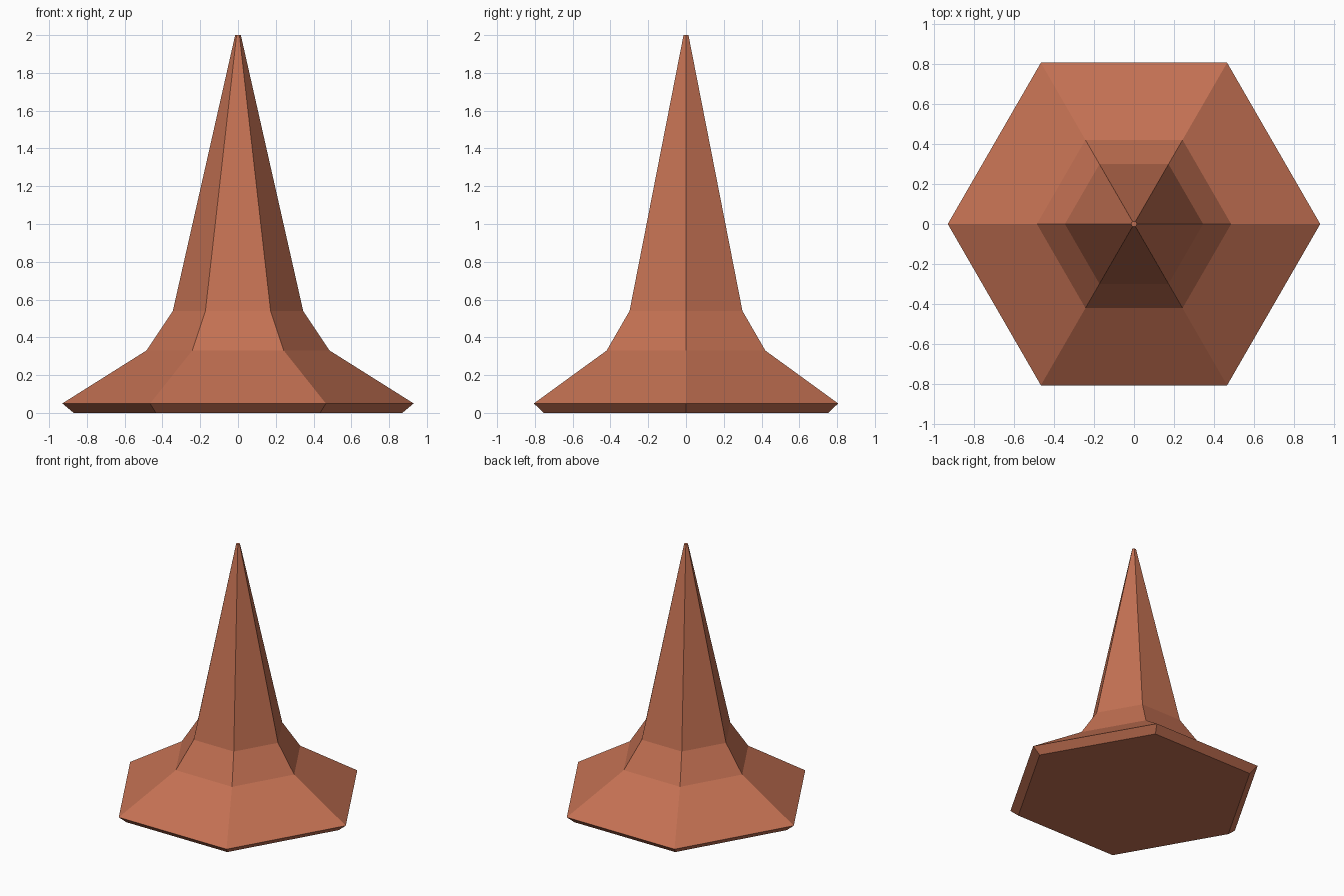
import bpy
import bmesh
from math import cos, sin, tau

cube = bpy.data.objects.get("Cube")
if cube:
    bpy.data.objects.remove(cube, do_unlink=True)

SIDES = 6
# Corner radius and height, from the foot to the tip
PROFILE = [(0.87, 0), (0.93, 0.05), (0.485, 0.33), (0.345, 0.54), (0.015, 2)]

# Terracotta colour
clay = bpy.data.materials.new("terracotta")
clay.use_nodes = True
colour = (0.55, 0.165, 0.086, 1)
clay.diffuse_color = colour
clay.node_tree.nodes["Principled BSDF"].inputs["Base Color"].default_value = colour


def ring(bm, radius, height):
    return [bm.verts.new((radius * cos(tau * i / SIDES), radius * sin(tau * i / SIDES), height))
            for i in range(SIDES)]


# Flared six-sided spire, closed at the foot and tip
bm = bmesh.new()
rings = [ring(bm, r, z) for r, z in PROFILE]
for low, high in zip(rings, rings[1:]):
    for i in range(SIDES):
        j = (i + 1) % SIDES
        bm.faces.new((low[i], low[j], high[j], high[i]))
bm.faces.new(rings[0][::-1])
bm.faces.new(rings[-1])

mesh = bpy.data.meshes.new("hexagonal_spire")
bm.to_mesh(mesh)
bm.free()
mesh.materials.append(clay)
spire = bpy.data.objects.new("hexagonal_spire", mesh)
bpy.context.collection.objects.link(spire)
